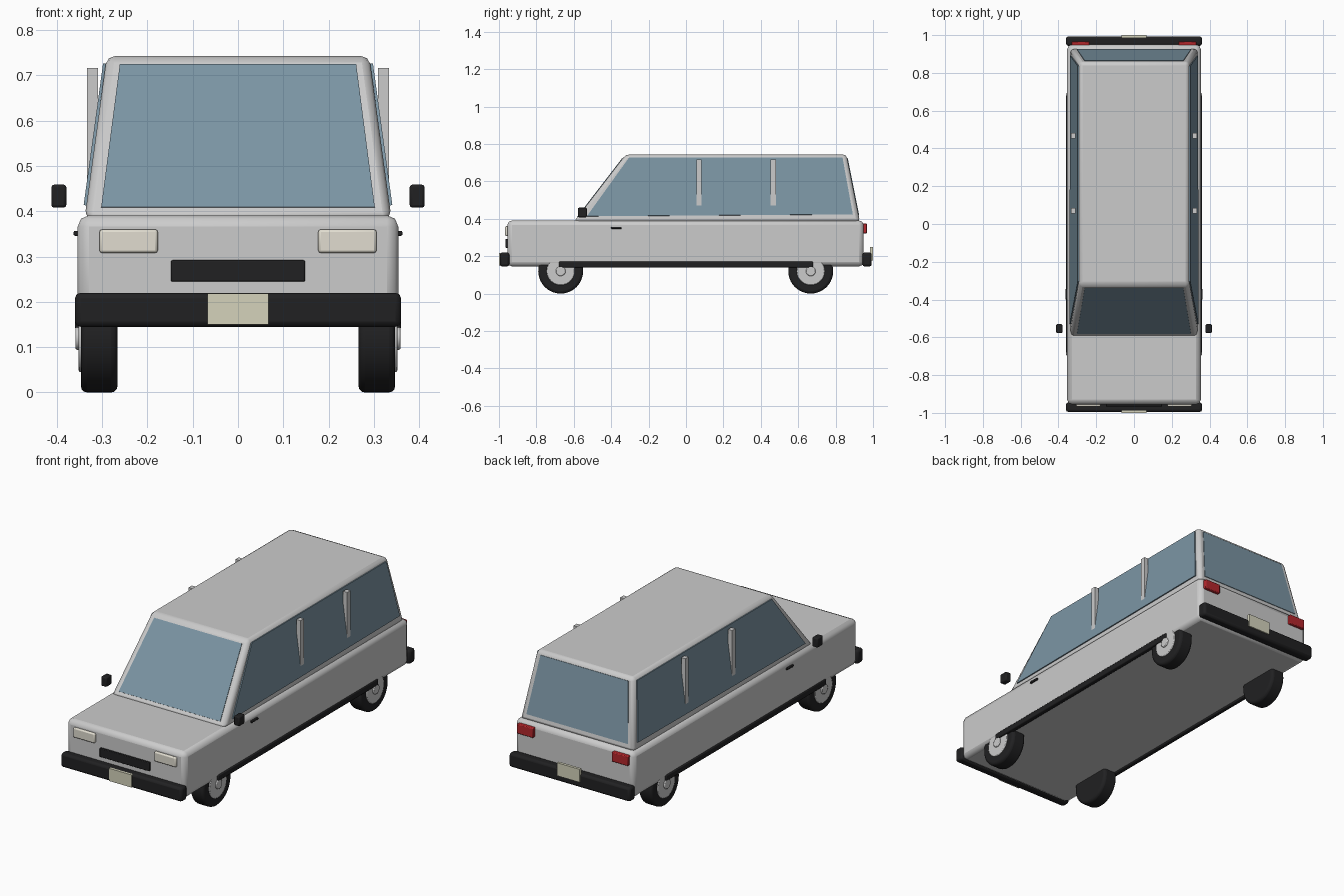
import bpy, bmesh, math
from mathutils import Vector

if "Cube" in bpy.data.objects:
    bpy.data.objects.remove(bpy.data.objects["Cube"])


def material(name, color):
    m = bpy.data.materials.new(name)
    m.diffuse_color = (*color, 1)
    m.use_nodes = True
    m.node_tree.nodes["Principled BSDF"].inputs["Base Color"].default_value = m.diffuse_color
    return m


BLACK = material("black_trim", (0.015, 0.015, 0.016))
GLASS = material("glass", (0.2, 0.3, 0.37))
LAMP = material("lamp", (0.75, 0.72, 0.63))
PLATE = material("plate", (0.66, 0.65, 0.5))
RED = material("red_lamp", (0.45, 0.02, 0.025))


def finish(name, bm, mat=None, bevel=0, segments=2):
    bmesh.ops.recalc_face_normals(bm, faces=bm.faces)
    me = bpy.data.meshes.new(name)
    bm.to_mesh(me)
    bm.free()
    ob = bpy.data.objects.new(name, me)
    bpy.context.collection.objects.link(ob)
    if mat:
        me.materials.append(mat)
    if bevel:
        b = ob.modifiers.new("Bevel", "BEVEL")
        b.width, b.segments = bevel, segments
        b.limit_method, b.angle_limit = "ANGLE", math.radians(40)
    bpy.ops.object.select_all(action="DESELECT")
    ob.select_set(True)
    bpy.context.view_layer.objects.active = ob
    bpy.ops.object.shade_smooth_by_angle(angle=math.radians(30))
    return ob


def loft(name, lower, upper, **kw):
    """Solid between two matching loops of points."""
    bm = bmesh.new()
    a = [bm.verts.new(p) for p in lower]
    b = [bm.verts.new(p) for p in upper]
    bm.faces.new(a)
    bm.faces.new(b)
    for i in range(len(a)):
        j = (i + 1) % len(a)
        bm.faces.new((a[i], a[j], b[j], b[i]))
    return finish(name, bm, **kw)


def rect(x0, x1, y0, y1, z):
    return [(x0, y0, z), (x1, y0, z), (x1, y1, z), (x0, y1, z)]


def box(name, x0, x1, y0, y1, z0, z1, **kw):
    return loft(name, rect(x0, x1, y0, y1, z0), rect(x0, x1, y0, y1, z1), **kw)


def panel(name, points, offset):
    """Thin glass slab set on a sloping cabin face."""
    pts = [Vector(p) for p in points]
    n = (pts[1] - pts[0]).cross(pts[2] - pts[0]).normalized() * offset
    return loft(name, [p - n for p in pts], [p + n for p in pts], mat=GLASS)


def disc(name, x0, x1, y, z, r, s, mat=None, bevel=0, segments=2):
    n = 40
    ring = [(y + r * math.cos(math.tau * i / n), z + r * math.sin(math.tau * i / n)) for i in range(n)]
    return loft(name, [(s * x0, *p) for p in ring], [(s * x1, *p) for p in ring],
                mat=mat, bevel=bevel, segments=segments)


# Cabin surface positions at a given height
def side_x(z): return 0.339 - (z - 0.385) * 0.137
def front_y(z): return -0.6 + (z - 0.385) * 0.77
def rear_y(z): return 0.93 - (z - 0.385) * 0.2


def cabin_ring(z):
    return rect(-side_x(z), side_x(z), front_y(z), rear_y(z), z)


# Lower body and cabin
box("body", -0.354, 0.354, -0.955, 0.95, 0.147, 0.393, bevel=0.025)
loft("cabin", cabin_ring(0.385), cabin_ring(0.745), bevel=0.018)

# Windscreen and rear window
for name, fy, z0 in (("windscreen", front_y, 0.41), ("rear_window", rear_y, 0.42)):
    panel(name, [(-0.302, fy(z0), z0), (0.302, fy(z0), z0),
                 (0.261, fy(0.725), 0.725), (-0.261, fy(0.725), 0.725)], 0.003)

# Bumpers with number plates
box("front_bumper", -0.36, 0.36, -0.995, -0.945, 0.147, 0.222, mat=BLACK, bevel=0.012)
box("rear_bumper", -0.36, 0.36, 0.943, 0.993, 0.147, 0.222, mat=BLACK, bevel=0.012)
box("front_plate", -0.067, 0.067, -1.0, -0.985, 0.152, 0.22, mat=PLATE)
box("rear_plate", -0.067, 0.067, 0.985, 1.0, 0.18, 0.25, mat=PLATE)

# Grille
box("grille", -0.148, 0.148, -0.966, -0.945, 0.247, 0.294, mat=BLACK, bevel=0.003)

for s, side in ((1, "right"), (-1, "left")):
    def pair(name, x0, x1, *rest, **kw):
        box(f"{name}_{side}", min(s * x0, s * x1), max(s * x0, s * x1), *rest, **kw)

    # Side glass with pillars
    panel(f"side_window_{side}",
          [(s * side_x(z), y, z) for y, z in
           ((-0.53, 0.415), (0.892, 0.425), (0.837, 0.728), (-0.305, 0.728))], 0.006)
    for i, y in enumerate((0.07, 0.467)):
        pair(f"pillar_{i + 1}", 0.309, 0.333, y - 0.014, y + 0.014, 0.43, 0.718)

    # Lamps
    pair("headlamp", 0.177, 0.306, -0.967, -0.94, 0.31, 0.362, mat=LAMP, bevel=0.006)
    pair("tail_lamp", 0.235, 0.33, 0.94, 0.967, 0.324, 0.376, mat=RED, bevel=0.004)

    # Door mirror, handle and sill
    pair("mirror", 0.379, 0.412, -0.578, -0.53, 0.41, 0.461, mat=BLACK, bevel=0.006)
    pair("door_handle", 0.345, 0.363, -0.4, -0.344, 0.348, 0.359, mat=BLACK, bevel=0.003)
    pair("sill", 0.335, 0.36, -0.68, 0.68, 0.141, 0.173, mat=BLACK, bevel=0.005)

    # Wheels
    for end, y in (("front", -0.67), ("rear", 0.667)):
        disc(f"{end}_tyre_{side}", 0.266, 0.347, y, 0.122, 0.12, s, BLACK, 0.014, 3)
        disc(f"{end}_hub_{side}", 0.3, 0.352, y, 0.122, 0.075, s, None, 0.004)
        disc(f"{end}_hub_cap_{side}", 0.34, 0.359, y, 0.122, 0.026, s, None, 0.004)

# Ground the tyres exactly at z = 0
for ob in bpy.data.objects:
    ob.location.z -= 0.002
